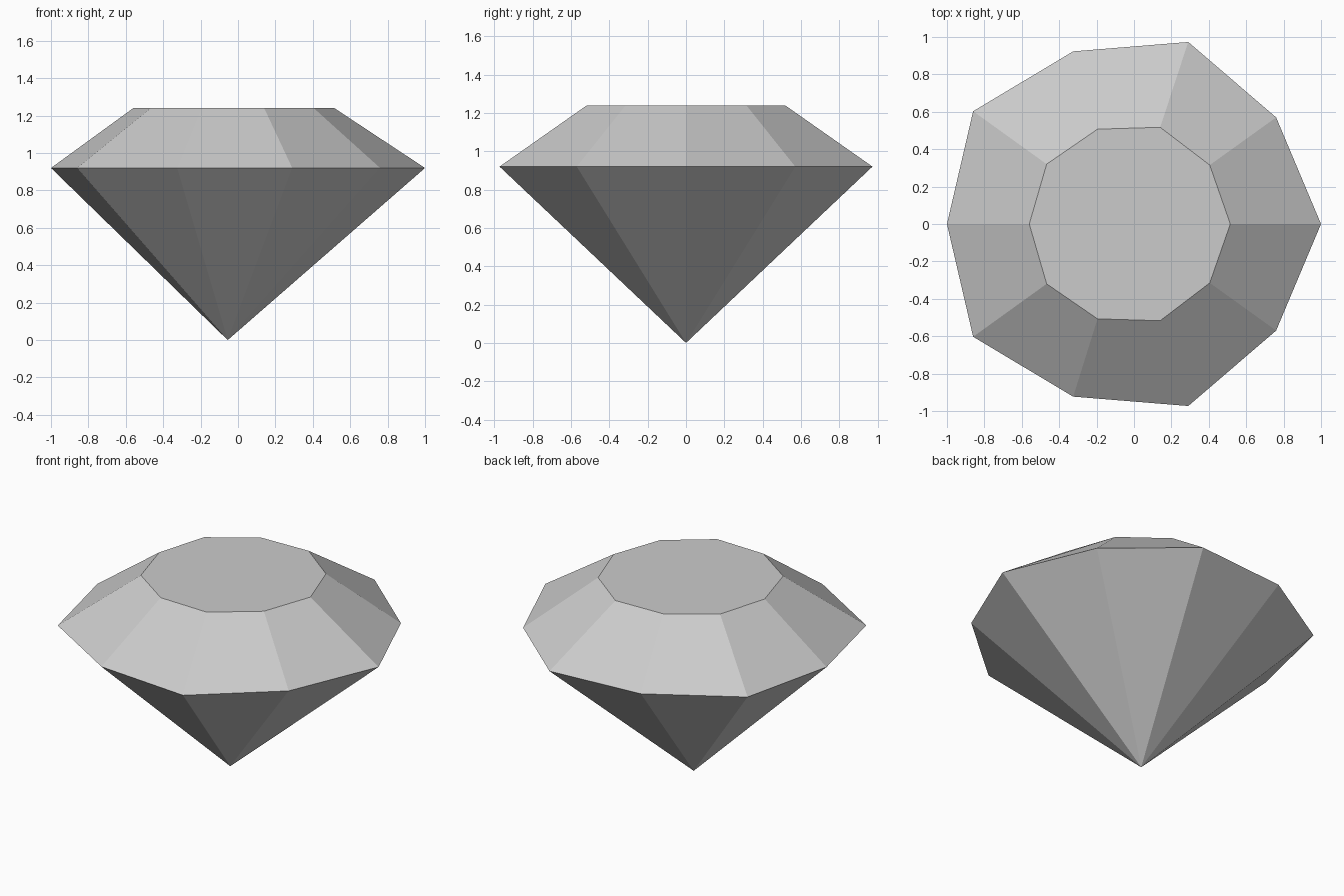
import bpy
import bmesh

cube = bpy.data.objects.get("Cube")
if cube:
    bpy.data.objects.remove(cube, do_unlink=True)

# Half outlines from the left point round the back to the right point
GIRDLE = [(1, 0), (0.76, 0.57), (0.29, 0.973), (-0.325, 0.923), (-0.86, 0.603), (-1, 0)]
TABLE = [(0.515, 0), (0.405, 0.315), (0.14, 0.517), (-0.195, 0.507), (-0.467, 0.32), (-0.56, 0)]
GIRDLE_Z, TABLE_Z = 0.92, 1.24
TIP = (-0.055, 0, 0)


def ring(bm, half, z):
    """Mirror a half outline front to back and add it as a closed ring."""
    outline = half + [(x, -y) for x, y in half[-2:0:-1]]
    return [bm.verts.new((x, y, z)) for x, y in outline]


# Grey stone material
grey = bpy.data.materials.new("stone_grey")
grey.use_nodes = True
colour = (0.6, 0.6, 0.6, 1)
grey.diffuse_color = colour
grey.node_tree.nodes["Principled BSDF"].inputs["Base Color"].default_value = colour

# Cut gem: flat table, sloping crown and pointed pavilion
bm = bmesh.new()
girdle = ring(bm, GIRDLE, GIRDLE_Z)
table = ring(bm, TABLE, TABLE_Z)
tip = bm.verts.new(TIP)
bm.faces.new(table)
count = len(girdle)
for i in range(count):
    j = (i + 1) % count
    bm.faces.new((girdle[i], girdle[j], table[j], table[i]))
    bm.faces.new((girdle[j], girdle[i], tip))
bmesh.ops.recalc_face_normals(bm, faces=bm.faces)

mesh = bpy.data.meshes.new("cut_gem")
bm.to_mesh(mesh)
bm.free()
mesh.materials.append(grey)
gem = bpy.data.objects.new("cut_gem", mesh)
bpy.context.collection.objects.link(gem)
